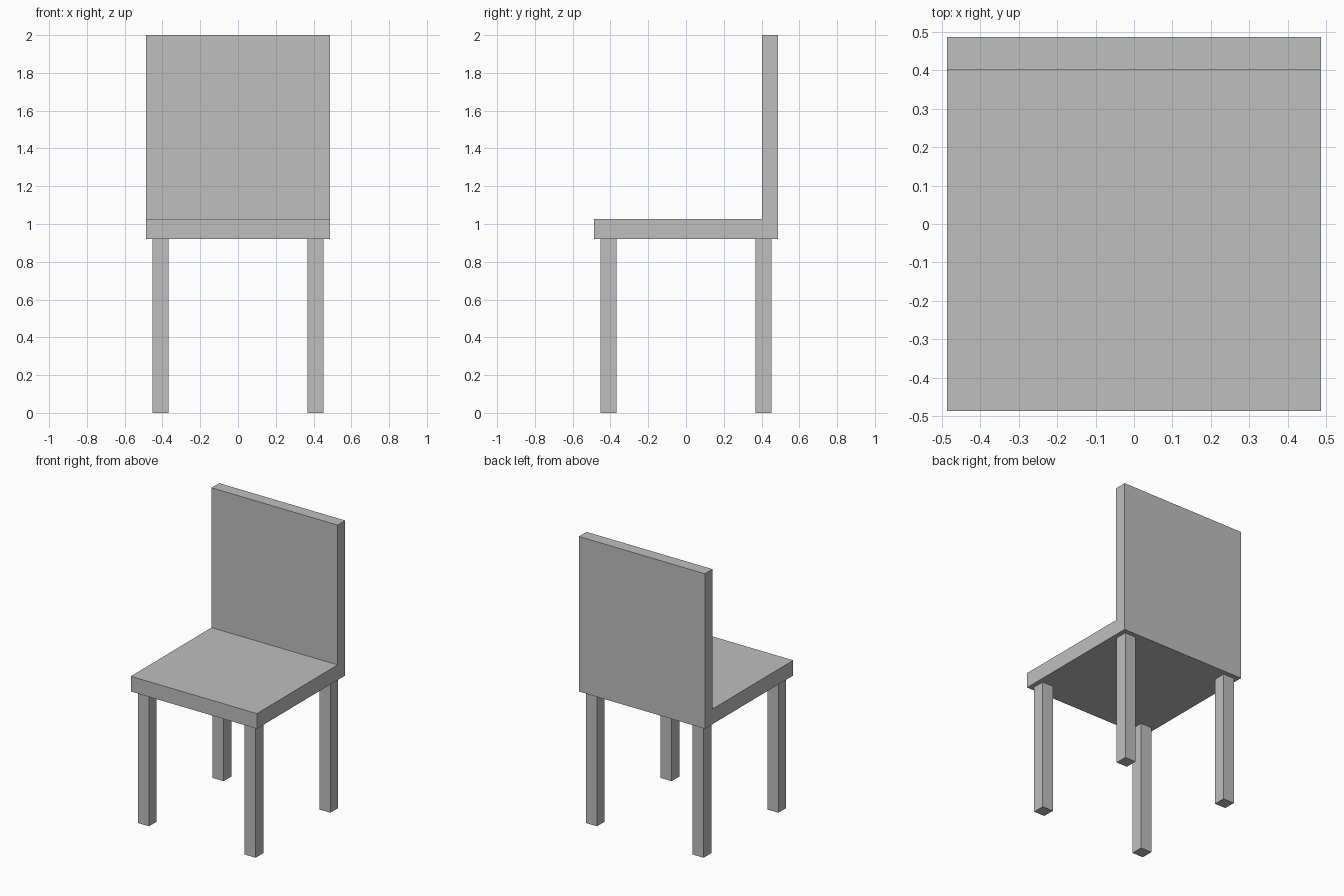
import bpy
import bmesh

cube = bpy.data.objects.get("Cube")
if cube:
    bpy.data.objects.remove(cube, do_unlink=True)

HALF = 0.486        # half the seat's width and depth
SEAT_BOTTOM = 0.92
SEAT_TOP = 1.026
BACK_FRONT = 0.402  # front face of the backrest
TOP = 2.0
LEG_CENTRE = 0.411
LEG_WIDTH = 0.085

grey = bpy.data.materials.new("light grey")
grey.use_nodes = True
colour = (0.52, 0.52, 0.52, 1)
grey.diffuse_color = colour
grey.node_tree.nodes["Principled BSDF"].inputs["Base Color"].default_value = colour


def extruded(name, outline, direction):
    """Make a solid by extruding a flat outline along a direction."""
    bm = bmesh.new()
    face = bm.faces.new([bm.verts.new(p) for p in outline])
    result = bmesh.ops.extrude_face_region(bm, geom=[face], use_keep_orig=True)
    moved = [v for v in result["geom"] if isinstance(v, bmesh.types.BMVert)]
    bmesh.ops.translate(bm, verts=moved, vec=direction)
    bmesh.ops.recalc_face_normals(bm, faces=bm.faces)
    mesh = bpy.data.meshes.new(name)
    bm.to_mesh(mesh)
    bm.free()
    mesh.materials.append(grey)
    obj = bpy.data.objects.new(name, mesh)
    bpy.context.collection.objects.link(obj)
    return obj


# Seat and backrest as one L-shaped solid
side = [(-HALF, SEAT_BOTTOM), (HALF, SEAT_BOTTOM), (HALF, TOP),
        (BACK_FRONT, TOP), (BACK_FRONT, SEAT_TOP), (-HALF, SEAT_TOP)]
extruded("seat_and_backrest", [(-HALF, y, z) for y, z in side], (2 * HALF, 0, 0))

# Four square legs
r = LEG_WIDTH / 2
for y_name, sy in (("front", -1), ("back", 1)):
    for x_name, sx in (("left", 1), ("right", -1)):
        x, y = sx * LEG_CENTRE, sy * LEG_CENTRE
        square = [(x - r, y - r, 0), (x + r, y - r, 0), (x + r, y + r, 0), (x - r, y + r, 0)]
        extruded(f"{y_name}_{x_name}_leg", square, (0, 0, SEAT_BOTTOM))
